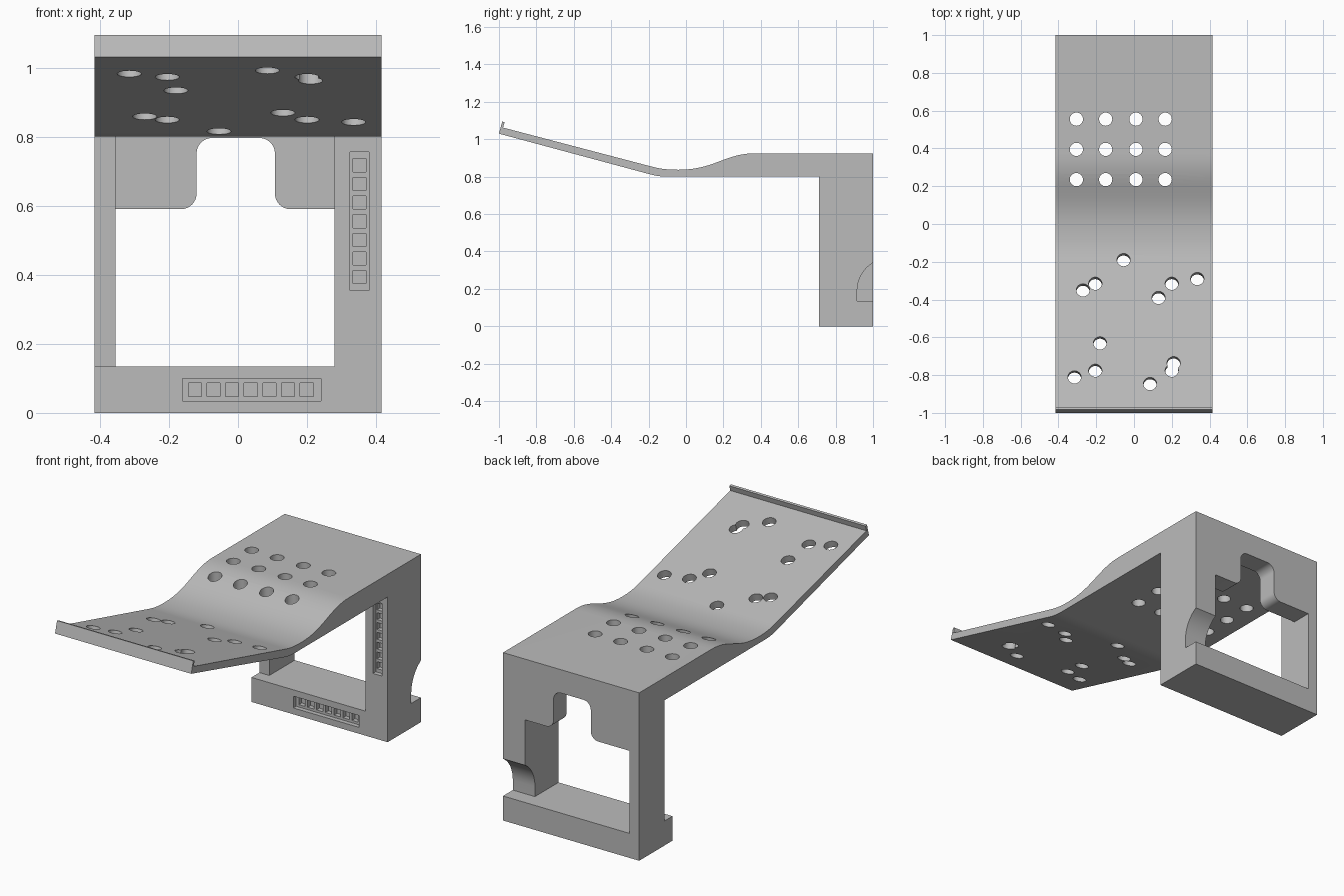
import bpy, math
from mathutils import Vector, Matrix

if "Cube" in bpy.data.objects:
    bpy.data.objects.remove(bpy.data.objects["Cube"])

HALF = 0.415                       # half width of the stand
TILT = math.radians(15)            # slope of the front tray

grey = bpy.data.materials.new("plain grey")
grey.use_nodes = True
COLOUR = (0.5, 0.5, 0.5, 1)
grey.diffuse_color = COLOUR
grey.node_tree.nodes["Principled BSDF"].inputs["Base Color"].default_value = COLOUR


def bezier(a, b, c, d, n=12):
    """Points along a cubic curve, both ends included."""
    a, b, c, d = map(Vector, (a, b, c, d))
    out = []
    for i in range(n + 1):
        t = i / n
        s = 1 - t
        out.append(tuple(a * s**3 + b * 3 * s * s * t + c * 3 * s * t * t + d * t**3))
    return out


def arc(cx, cy, r, start, end, n=8):
    return [(cx + r * math.cos(math.radians(start + (end - start) * i / n)),
             cy + r * math.sin(math.radians(start + (end - start) * i / n)))
            for i in range(n + 1)]


def prism(name, pts, axis, lo, hi):
    """Extrude an outline: along x the points are (y, z), along y they are (x, z)."""
    place = (lambda p, h: (h, p[0], p[1])) if axis == "x" else (lambda p, h: (p[0], h, p[1]))
    n = len(pts)
    verts = [place(p, lo) for p in pts] + [place(p, hi) for p in pts]
    faces = [list(range(n)), list(range(n, 2 * n))]
    faces += [[i, (i + 1) % n, n + (i + 1) % n, n + i] for i in range(n)]
    mesh = bpy.data.meshes.new(name)
    mesh.from_pydata(verts, [], faces)
    import bmesh
    bm = bmesh.new()
    bm.from_mesh(mesh)
    bmesh.ops.recalc_face_normals(bm, faces=bm.faces)
    bm.to_mesh(mesh)
    bm.free()
    ob = bpy.data.objects.new(name, mesh)
    bpy.context.collection.objects.link(ob)
    return ob


cutters = []


def cut_box(x0, x1, y0, y1, z0, z1):
    cutters.append(prism("cutter", [(x0, z0), (x1, z0), (x1, z1), (x0, z1)], "y", y0, y1))


def cut_hole(x, y, z, tilt, depth):
    bpy.ops.mesh.primitive_cylinder_add(vertices=32, radius=0.035, depth=depth,
                                        location=(x, y, z), rotation=(-tilt, 0, 0))
    cutters.append(bpy.context.object)


# Side outline: tray with lip, dip, raised shelf and rear upright
up = Vector((math.sin(TILT), math.cos(TILT)))
along = Vector((math.cos(TILT), -math.sin(TILT)))
foot = Vector((-1, 1.03))
lip = [foot, foot + up * 0.067, foot + up * 0.067 + along * 0.013,
       foot + up * 0.037 + along * 0.013]
profile = [tuple(p) for p in lip]
profile += bezier((-0.18, 0.853), (-0.13, 0.84), (-0.09, 0.837), (-0.04, 0.837), 8)
profile += bezier((-0.04, 0.837), (0.15, 0.837), (0.21, 0.925), (0.37, 0.925), 16)[1:]
profile += [(1, 0.925), (1, 0), (0.71, 0), (0.71, 0.8)]
profile += bezier((-0.1, 0.8), (-0.13, 0.8), (-0.16, 0.804), (-0.19, 0.812), 6)
stand = prism("stand", profile, "x", -HALF, HALF)

# Opening in the upright, with a rounded notch in its header
r = 0.045
left, right, head, top = -0.12, 0.107, 0.59, 0.796
opening = [(-0.355, 0.135), (0.28, 0.135), (0.28, head)]
opening += arc(right + r, head + r, r, 270, 180)
opening += arc(right - r, top - r, r, 0, 90)
opening += arc(left + r, top - r, r, 90, 180)
opening += arc(left - r, head + r, r, 0, -90)
opening += [(-0.355, head)]
cutters.append(prism("cutter", opening, "y", 0.6, 1.1))

# Set back the header and the thinner post
cut_box(-0.355, 0.28, 0.6, 0.886, 0.5, 0.8)
cut_box(-0.5, -0.355, 0.6, 0.78, 0.135, 0.8)

# Curved bite in the back of the wide post
bite = [(1.1, 0.135), (0.915, 0.135)] + arc(1.09, 0.19, 0.175, 180, 121) + [(1.1, 0.34)]
cutters.append(prism("cutter", bite, "x", 0.2, 0.5))

# Two recessed strips, each with seven square pockets
cut_box(0.325, 0.38, 0.6, 0.735, 0.355, 0.755)
cut_box(-0.16, 0.24, 0.6, 0.735, 0.035, 0.1)
s = 0.019
for i in range(7):
    z = 0.393 + i * 0.054
    x = -0.125 + i * 0.054
    cut_box(0.352 - s, 0.352 + s, 0.6, 0.76, z - s, z + s)
    cut_box(x - s, x + s, 0.6, 0.76, 0.067 - s, 0.067 + s)

# Grid of holes in the shelf
for x in (-0.305, -0.15, 0.01, 0.165):
    for y in (0.235, 0.395, 0.555):
        cut_hole(x, y, 0.86, 0, 0.4)

# Scattered holes square to the tray
for x, y in ((-0.055, -0.19), (-0.27, -0.35), (-0.205, -0.315), (0.2, -0.315),
             (0.13, -0.39), (0.335, -0.29), (-0.18, -0.63), (-0.315, -0.81),
             (-0.205, -0.775), (0.085, -0.845), (0.2, -0.775), (0.21, -0.735)):
    cut_hole(x, y, 0.853 - (y + 0.18) * math.tan(TILT), TILT, 0.15)

# Apply every cut, then drop the cutters
for c in cutters:
    mod = stand.modifiers.new("cut", "BOOLEAN")
    mod.operation = "DIFFERENCE"
    mod.solver = "EXACT"
    mod.object = c
    c.hide_render = True
bpy.context.view_layer.update()
result = bpy.data.meshes.new_from_object(stand.evaluated_get(bpy.context.evaluated_depsgraph_get()))
stand.modifiers.clear()
stand.data = result
for c in cutters:
    bpy.data.objects.remove(c)

stand.data.materials.clear()
stand.data.materials.append(grey)
bpy.ops.object.select_all(action="DESELECT")
stand.select_set(True)
bpy.context.view_layer.objects.active = stand
bpy.ops.object.shade_smooth_by_angle(angle=math.radians(30))
